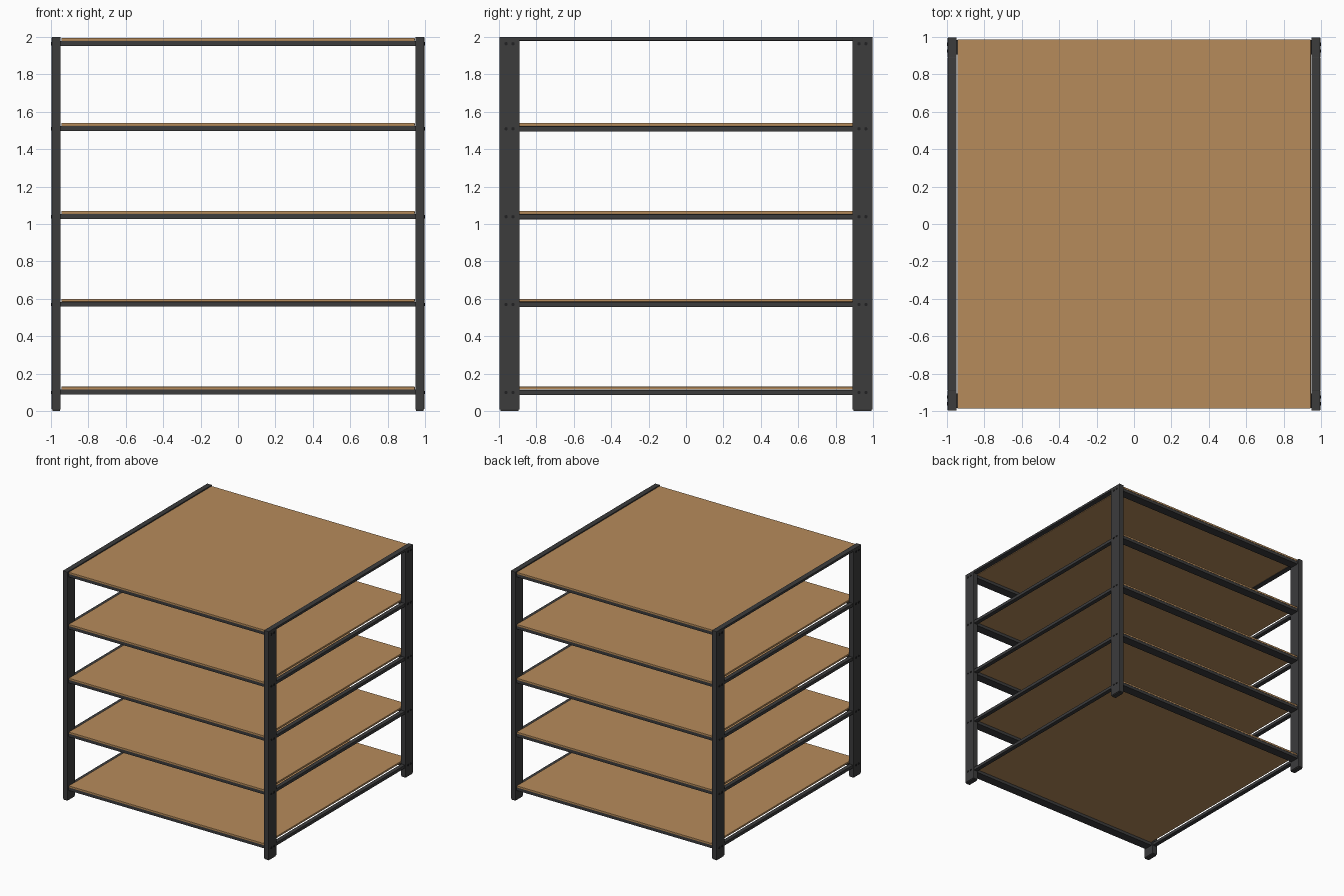
import bpy, bmesh, math
from mathutils import Matrix

if "Cube" in bpy.data.objects:
    bpy.data.objects.remove(bpy.data.objects["Cube"])


def material(name, rgb):
    m = bpy.data.materials.new(name)
    m.diffuse_color = (*rgb, 1)
    m.use_nodes = True
    m.node_tree.nodes["Principled BSDF"].inputs["Base Color"].default_value = m.diffuse_color
    return m


STEEL = material("dark steel", (0.045, 0.045, 0.046))
BOLT = material("black bolt", (0.015, 0.015, 0.016))
WOOD = material("tan wood", (0.47, 0.26, 0.105))


def finish(name, bm, mat):
    me = bpy.data.meshes.new(name)
    bm.to_mesh(me)
    bm.free()
    me.materials.append(mat)
    ob = bpy.data.objects.new(name, me)
    bpy.context.collection.objects.link(ob)
    return ob


def box(name, x0, x1, y0, y1, z0, z1, mat, bevel=0.0):
    """Box between two corners, with optional small chamfer."""
    bm = bmesh.new()
    bmesh.ops.create_cube(bm, size=1)
    for v in bm.verts:
        v.co.x = x1 if v.co.x > 0 else x0
        v.co.y = y1 if v.co.y > 0 else y0
        v.co.z = z1 if v.co.z > 0 else z0
    ob = finish(name, bm, mat)
    if bevel:
        mod = ob.modifiers.new("chamfer", 'BEVEL')
        mod.width = bevel
        mod.segments = 2
    return ob


def bolt(name, x, y, z):
    """Short bolt head lying along x."""
    bm = bmesh.new()
    bmesh.ops.create_cone(bm, cap_ends=True, segments=10, radius1=0.009,
                          radius2=0.009, depth=0.012,
                          matrix=Matrix.Translation((x, y, z))
                          @ Matrix.Rotation(math.pi / 2, 4, 'Y'))
    finish(name, bm, BOLT)


def span(s, a, b):
    """Range a..b mirrored to side s."""
    return (a, b) if s > 0 else (-b, -a)


TOPS = [0.13, 0.60, 1.07, 1.54, 1.995]
SIDES = (-1, 1)

# corner posts with feet
for sx in SIDES:
    for sy in SIDES:
        box("corner_post", *span(sx, 0.949, 0.996), *span(sy, 0.89, 0.998),
            0.008, 2.0, STEEL, 0.004)
        box("post_foot", *span(sx, 0.953, 0.992), *span(sy, 0.896, 0.992),
            0.0, 0.012, STEEL)

# shelves: panel, front and back beams, side rails, bolts
for i, top in enumerate(TOPS):
    under = top - 0.016
    box("shelf_panel", -0.945, 0.945, -0.986, 0.986, under, top, WOOD, 0.002)
    for s in SIDES:
        box("shelf_beam", -0.95, 0.95, *span(s, 0.905, 0.984),
            under - 0.026, under, STEEL)
        if i < len(TOPS) - 1:
            box("side_rail", *span(s, 0.953, 0.99), -0.892, 0.892,
                under - 0.029, under - 0.001, STEEL, 0.003)
        for sy in SIDES:
            for y in (0.925, 0.962):
                bolt("post_bolt", s * 0.994, sy * y, under - 0.015)

# top side rails joining the posts
for s in SIDES:
    box("top_side_rail", *span(s, 0.949, 0.996), -0.894, 0.894,
        1.979, 2.0, STEEL, 0.003)
